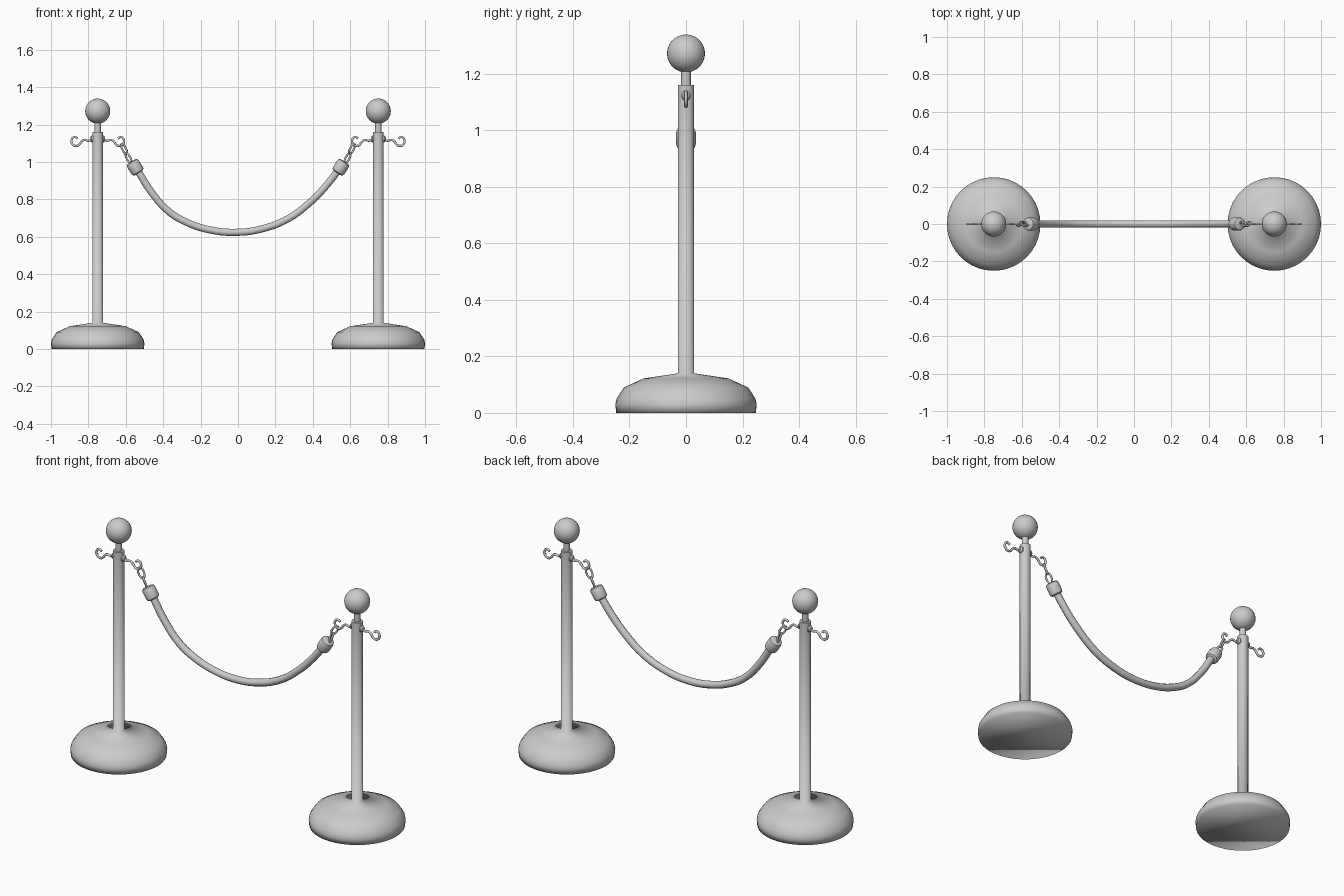
import bpy, bmesh, math
from mathutils import Vector, Matrix

if "Cube" in bpy.data.objects:
    bpy.data.objects.remove(bpy.data.objects["Cube"], do_unlink=True)

grey = bpy.data.materials.new("satin grey metal")
grey.use_nodes = True
grey.diffuse_color = (0.6, 0.6, 0.6, 1)
grey.node_tree.nodes["Principled BSDF"].inputs["Base Color"].default_value = (0.6, 0.6, 0.6, 1)


def finish(name, bm, angle=40):
    """Turn a bmesh into a smooth shaded grey object."""
    bmesh.ops.recalc_face_normals(bm, faces=bm.faces)
    mesh = bpy.data.meshes.new(name)
    bm.to_mesh(mesh)
    bm.free()
    mesh.materials.append(grey)
    obj = bpy.data.objects.new(name, mesh)
    bpy.context.collection.objects.link(obj)
    bpy.ops.object.select_all(action="DESELECT")
    obj.select_set(True)
    bpy.context.view_layer.objects.active = obj
    bpy.ops.object.shade_smooth_by_angle(angle=math.radians(angle))
    return obj


def lathe(name, profile, matrix, sides=32, angle=40):
    """Capped solid of revolution about local z from (radius, height) pairs."""
    bm = bmesh.new()
    rings = []
    for r, z in profile:
        turn = [2 * math.pi * i / sides for i in range(sides)]
        rings.append([bm.verts.new((r * math.cos(a), r * math.sin(a), z)) for a in turn])
    for low, high in zip(rings, rings[1:]):
        for i in range(sides):
            j = (i + 1) % sides
            bm.faces.new((low[i], low[j], high[j], high[i]))
    bm.faces.new(rings[0][::-1])
    bm.faces.new(rings[-1])
    bm.transform(matrix)
    return finish(name, bm, angle)


def tube(name, points, radius, closed=False, steps=5, matrix=Matrix()):
    """Round tube along a smooth path through the points."""
    curve = bpy.data.curves.new(name, "CURVE")
    curve.dimensions = "3D"
    curve.bevel_depth = radius
    curve.bevel_resolution = 3
    curve.resolution_u = steps
    curve.use_fill_caps = True
    spline = curve.splines.new("BEZIER")
    spline.bezier_points.add(len(points) - 1)
    for knot, p in zip(spline.bezier_points, points):
        knot.co = p
        knot.handle_left_type = knot.handle_right_type = "AUTO"
    spline.use_cyclic_u = closed
    temp = bpy.data.objects.new(name, curve)
    bpy.context.collection.objects.link(temp)
    bpy.context.view_layer.update()
    mesh = temp.evaluated_get(bpy.context.evaluated_depsgraph_get()).to_mesh()
    bm = bmesh.new()
    bm.from_mesh(mesh)
    bpy.data.objects.remove(temp, do_unlink=True)
    bm.transform(matrix)
    return finish(name, bm, 60)


def along(center, direction, spin=0):
    """Placement whose local z points along the direction."""
    turn = Vector(direction).to_track_quat("Z", "Y").to_matrix().to_4x4()
    return Matrix.Translation(center) @ turn @ Matrix.Rotation(spin, 4, "Z")


BASE_AND_POLE = [(0.247, 0), (0.25, 0.03), (0.246, 0.05), (0.22, 0.09), (0.15, 0.122),
                 (0.029, 0.14), (0.029, 1.16)]
HOOK = [(0.02, 1.123), (0.05, 1.114), (0.07, 1.118), (0.088, 1.108), (0.1, 1.092),
        (0.12, 1.086), (0.138, 1.1), (0.138, 1.122), (0.124, 1.134), (0.108, 1.126)]
CAP = [(0.024, -0.036), (0.033, -0.031), (0.036, -0.02), (0.036, 0.02), (0.033, 0.031), (0.024, 0.036)]
POST_X, HOOK_Z = 0.75, 1.123

for side, word in ((1, "left"), (-1, "right")):
    post = Matrix.Translation((side * POST_X, 0, 0))

    # Post: weighted base flowing into the pole, neck and ball finial
    lathe(word + "_base_and_pole", BASE_AND_POLE, post, 40, 86)
    lathe(word + "_neck", [(0.017, 1.15), (0.017, 1.23)], post, 24)
    bm = bmesh.new()
    bmesh.ops.create_uvsphere(bm, u_segments=32, v_segments=20, radius=0.067)
    bm.transform(post @ Matrix.Translation((0, 0, 1.272)))
    finish(word + "_ball", bm)

    # Hooks on both sides of the pole, each with a collar
    for way, place in ((side, "outer"), (-side, "inner")):
        path = [(side * POST_X + way * d, 0, z) for d, z in HOOK]
        tube(f"{word}_{place}_hook", path, 0.0065)
        seat = along((side * POST_X + way * 0.026, 0, HOOK_Z), (way, 0, 0))
        lathe(f"{word}_{place}_collar", [(0.018, 0), (0.018, 0.006), (0.011, 0.014)], seat, 16)

    # Chain links, alternately turned
    down = (-side * 0.46, 0, -0.89)
    for i, (x, z) in enumerate(((0.609, 1.07), (0.586, 1.022))):
        ring = [(0.014 * math.cos(a), 0, 0.03 * math.sin(a))
                for a in (k * math.pi / 4 for k in range(8))]
        tube(f"{word}_link_{i + 1}", ring, 0.0055, True, 3,
             along((side * x, 0, z), down, i * math.pi / 2 + math.pi / 4))

    # Cap on the end of the rope
    lathe(word + "_rope_cap", CAP, along((side * 0.55, 0, 0.972), (-side * 0.54, 0, -0.84)), 24, 30)

# Hanging rope
ROPE = [(-0.54, 0.96), (-0.46, 0.835), (-0.37, 0.735), (-0.28, 0.68), (-0.15, 0.637), (-0.01, 0.624),
        (0.13, 0.643), (0.27, 0.698), (0.38, 0.78), (0.46, 0.86), (0.54, 0.96)]
tube("rope", [(x, 0, z) for x, z in ROPE], 0.02)
